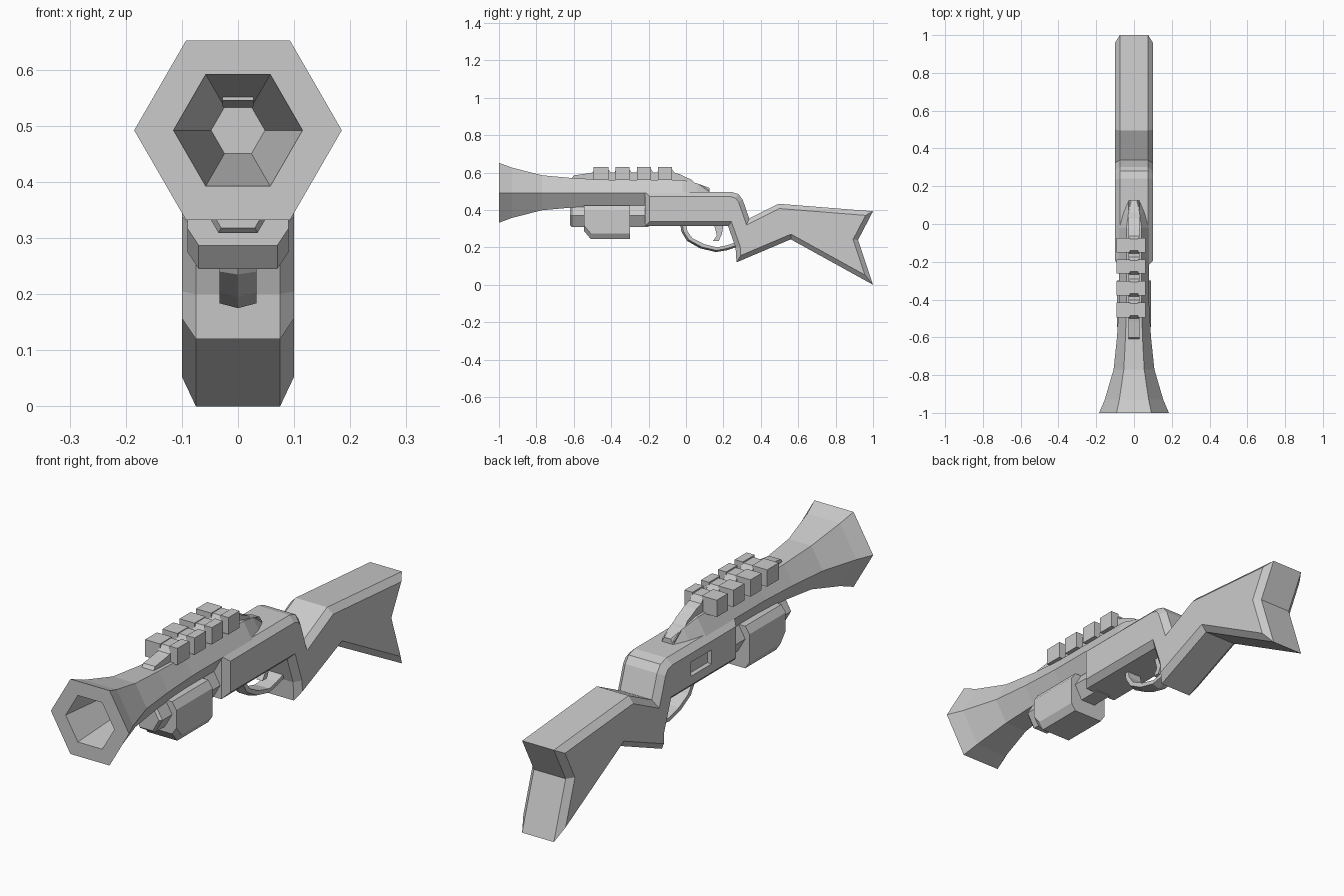
import bpy, bmesh, math
from mathutils import Vector

if "Cube" in bpy.data.objects:
    bpy.data.objects.remove(bpy.data.objects["Cube"])


def loft(name, rings):
    """Skin equal-length closed rings and cap both ends."""
    bm = bmesh.new()
    vs = [[bm.verts.new(p) for p in r] for r in rings]
    n = len(vs[0])
    for a, b in zip(vs, vs[1:]):
        for i in range(n):
            j = (i + 1) % n
            bm.faces.new((a[i], a[j], b[j], b[i]))
    bm.faces.new(vs[0])
    bm.faces.new(vs[-1])
    bmesh.ops.recalc_face_normals(bm, faces=bm.faces)
    me = bpy.data.meshes.new(name)
    bm.to_mesh(me)
    bm.free()
    ob = bpy.data.objects.new(name, me)
    bpy.context.collection.objects.link(ob)
    return ob


def hexagon(r, y, z):
    return [(r * math.cos(k * math.pi / 3), y, z + r * math.sin(k * math.pi / 3))
            for k in range(6)]


def side(pts, x):
    return [(x, y, z) for y, z in pts]


def inset(pts, d):
    """Mitred inset of a clockwise outline."""
    out = []
    for i, p in enumerate(pts):
        p = Vector(p)
        a = (p - Vector(pts[i - 1])).normalized()
        b = (Vector(pts[(i + 1) % len(pts)]) - p).normalized()
        na, nb = Vector((a.y, -a.x)), Vector((b.y, -b.x))
        out.append(tuple(p + (na + nb) * d / (1 + na.dot(nb))))
    return out


def box(name, x0, x1, y0, y1, z0, z1):
    sq = [(y0, z0), (y0, z1), (y1, z1), (y1, z0)]
    return loft(name, [side(sq, x0), side(sq, x1)])


# Flared hexagonal barrel with tapered bore and tapering rear hump
barrel = [(.048, -.45), (.115, -1), (.185, -1), (.155, -.93), (.108, -.77), (.09, -.6),
          (.08, -.42), (.08, -.02), (.058, .06), (.03, .125)]
loft("barrel", [hexagon(r, y, .492) for r, y in barrel])

# Receiver and stock in one chamfered profile
outline = [(-.22, .313), (-.22, .497), (.24, .497), (.28, .485), (.303, .455), (.338, .355),
           (.495, .433), (1, .393), (.92, .24), (1, 0), (.56, .243), (.27, .12),
           (.265, .2), (.225, .313)]
inner = inset(outline, .025)
stock = loft("receiver_and_stock", [side(inner, -.1), side(outline, -.075),
                                    side(outline, .075), side(inner, .1)])

# Ejection port cut into the left side
cutter = box("port_cutter", -.15, -.08, -.03, .11, .375, .435)
cutter.hide_render = True
cutter.hide_viewport = True
cut = stock.modifiers.new("port", 'BOOLEAN')
cut.operation = 'DIFFERENCE'
cut.object = cutter

# Magazine tube under the barrel
loft("magazine_tube", [hexagon(r, y, .37) for r, y in
                       [(.06, -.62), (.07, -.61), (.07, -.2)]])


# Chamfered pump grip
def pump_ring(y, bottom):
    half = [(.07, .425), (.09, .395), (.09, bottom + .03), (.07, bottom)]
    return [(x, y, z) for x, z in half] + [(-x, y, z) for x, z in reversed(half)]


loft("pump_grip", [pump_ring(-.545, .287), pump_ring(-.51, .245), pump_ring(-.3, .245)])

# Trigger guard with a keeled underside: (outer y, z, inner y, z)
guard = [(-.03, .32, .0, .32), (-.025, .285, .008, .285), (.005, .235, .033, .25),
         (.075, .195, .095, .218), (.16, .175, .165, .2), (.22, .185, .215, .21),
         (.28, .205, .28, .232)]
rings = []
for yo, zo, yi, zi in guard:
    ym, zm = yo + (yi - yo) * .35, zo + (zi - zo) * .35
    rings.append([(-.033, yi, zi), (.033, yi, zi), (.033, ym, zm), (0, yo, zo), (-.033, ym, zm)])
loft("trigger_guard", rings)

# Curved trigger
trigger = [(.15, .32), (.2, .32), (.192, .27), (.175, .235), (.145, .235), (.165, .265)]
loft("trigger", [side(trigger, -.014), side(trigger, .014)])

# Notched top rail
blocks = [(-.495, -.415), (-.378, -.303), (-.262, -.187), (-.15, -.075)]
rail = [(-.615, .545), (-.615, .564), (-.6, .585), (-.52, .596)]
for a, b in blocks:
    rail += [(a - .005, .6), (a + .01, .625), (b - .005, .625), (b + .012, .6)]
rail += [(-.03, .59), (0, .575), (.03, .562), (.05, .54), (.08, .535), (.12, .508), (.12, .49)]
loft("top_rail", [side(rail, -.028), side(rail, .028)])

# Rows of blocks along both sides of the rail
for i, (a, b) in enumerate(blocks):
    box(f"left_block_{i + 1}", -.093, -.022, a, b, .556, .628)
    box(f"right_block_{i + 1}", .022, .06, a, b, .559, .631)
